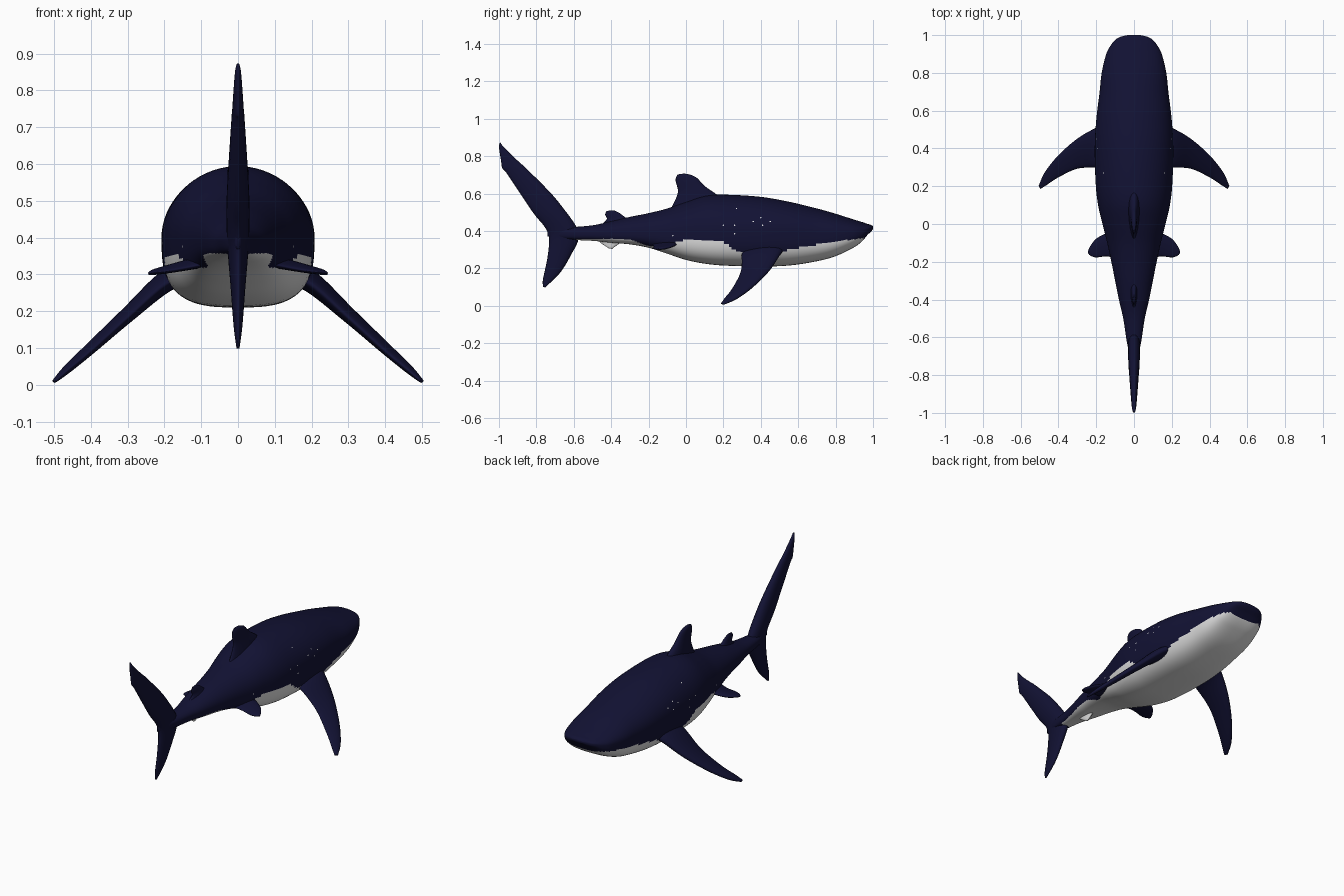
import bpy, bmesh, math
from mathutils import Vector
from mathutils.bvhtree import BVHTree


def material(name, rgb):
    m = bpy.data.materials.new(name)
    m.diffuse_color = (*rgb, 1)
    return m


NAVY = material("dark navy skin", (0.006, 0.006, 0.034))
WHITE = material("white belly", (0.75, 0.75, 0.75))


def spline(keys, t):
    """Smooth interpolation of rows (t, a, b, ...) at t."""
    i = 0
    while i < len(keys) - 2 and t > keys[i + 1][0]:
        i += 1
    k0, k1 = keys[i], keys[i + 1]
    p, n = keys[max(i - 1, 0)], keys[min(i + 2, len(keys) - 1)]
    h = k1[0] - k0[0]
    u = min(max((t - k0[0]) / h, 0), 1)
    out = []
    for c in range(1, len(k0)):
        m0 = (k1[c] - p[c]) / (k1[0] - p[0]) * h
        m1 = (n[c] - k0[c]) / (n[0] - k0[0]) * h
        out.append((2*u**3 - 3*u*u + 1) * k0[c] + (u**3 - 2*u*u + u) * m0
                   + (3*u*u - 2*u**3) * k1[c] + (u**3 - u*u) * m1)
    return out


def loft(name, rings, mats):
    bm = bmesh.new()
    vs = [[bm.verts.new(p) for p in r] for r in rings]
    n = len(vs[0])
    for a, b in zip(vs, vs[1:]):
        for j in range(n):
            bm.faces.new((a[j], a[(j + 1) % n], b[(j + 1) % n], b[j]))
    bm.faces.new(vs[0])
    bm.faces.new(vs[-1])
    bmesh.ops.recalc_face_normals(bm, faces=bm.faces)
    for f in bm.faces:
        f.smooth = True
    me = bpy.data.meshes.new(name)
    bm.to_mesh(me)
    bm.free()
    for m in mats:
        me.materials.append(m)
    ob = bpy.data.objects.new(name, me)
    bpy.context.collection.objects.link(ob)
    return ob


# Body stations: y, half width, top z, bottom z, widest z
BODY = [(-0.74, 0.006, 0.43, 0.37, 0.40), (-0.65, 0.033, 0.42, 0.355, 0.39),
        (-0.5, 0.057, 0.43, 0.347, 0.39), (-0.4, 0.08, 0.452, 0.337, 0.39),
        (-0.3, 0.10, 0.475, 0.328, 0.39), (-0.2, 0.12, 0.495, 0.31, 0.39),
        (-0.1, 0.142, 0.52, 0.278, 0.39), (0, 0.167, 0.555, 0.245, 0.40),
        (0.1, 0.19, 0.587, 0.225, 0.40), (0.2, 0.202, 0.594, 0.215, 0.40),
        (0.4, 0.208, 0.582, 0.21, 0.40), (0.55, 0.20, 0.556, 0.215, 0.40),
        (0.7, 0.182, 0.52, 0.238, 0.39), (0.8, 0.171, 0.492, 0.265, 0.39),
        (0.9, 0.147, 0.46, 0.313, 0.395), (0.94, 0.127, 0.448, 0.343, 0.40),
        (0.97, 0.104, 0.438, 0.378, 0.41), (0.99, 0.075, 0.432, 0.397, 0.415),
        (1.0, 0.035, 0.424, 0.41, 0.418)]


def body_ring(y, n=80):
    w, top, bot, mid = spline(BODY, y)
    ring = []
    for j in range(n):
        a = 2 * math.pi * j / n
        c, s = math.cos(a), math.sin(a)
        e = 2 / 2.0 if s > 0 else 2 / 3.0
        h = top - mid if s > 0 else mid - bot
        ring.append((w * math.copysign(abs(c) ** e, c), y,
                     mid + h * math.copysign(abs(s) ** e, s)))
    return ring


ys = [-0.74 + 1.68 * i / 130 for i in range(131)]
ys += [0.94 + 0.06 * math.sin(i / 12 * math.pi / 2) for i in range(1, 13)]
body = loft("body", [body_ring(y) for y in ys], [NAVY, WHITE])

# White belly below a wavy colour line
LINE = [(-0.58, 0.357), (-0.3, 0.352), (-0.2, 0.32), (-0.1, 0.322), (-0.04, 0.345),
        (0.1, 0.352), (0.2, 0.34), (0.28, 0.29), (0.5, 0.29), (0.6, 0.31),
        (0.8, 0.343), (0.95, 0.362)]
for f in body.data.polygons:
    c = f.center
    if -0.58 < c.y < 0.948 and c.z < spline(LINE, c.y)[0]:
        f.material_index = 1


def fin(name, secs, normal, mat=NAVY, steps=6, n=20, side=1):
    """Loft wing sections: leading xyz, trailing xyz, half thickness."""
    keys = [(i, *s) for i, s in enumerate(secs)]
    normal = Vector(normal).normalized()
    rings = []
    for i in range((len(secs) - 1) * steps + 1):
        v = spline(keys, i / steps)
        le, te = Vector(v[:3]), Vector(v[3:6])
        ring = []
        for j in range(n):
            a = 2 * math.pi * j / n
            p = le.lerp(te, (1 - math.cos(a)) / 2)
            p += normal * v[6] * math.sin(a) * (1 + 0.25 * math.cos(a))
            ring.append((p.x * side, p.y, p.z))
        rings.append(ring)
    return loft(name, rings, [mat])


def upright(name, rows, mat=NAVY):
    """Fin on the centre plane: leading y z, trailing y z, half thickness."""
    fin(name, [(0, a, b, 0, c, d, t) for a, b, c, d, t in rows], (1, 0, 0), mat)


# Tail fin with long upper lobe
upright("tail_fin", [
    (-0.752, 0.098, -0.764, 0.10, 0.004), (-0.67, 0.18, -0.765, 0.14, 0.012),
    (-0.61, 0.28, -0.742, 0.25, 0.02), (-0.575, 0.355, -0.732, 0.36, 0.027),
    (-0.585, 0.42, -0.755, 0.42, 0.03), (-0.655, 0.52, -0.812, 0.49, 0.03),
    (-0.73, 0.61, -0.88, 0.59, 0.025), (-0.86, 0.74, -0.96, 0.71, 0.017),
    (-0.885, 0.762, -0.982, 0.735, 0.015), (-0.94, 0.813, -0.989, 0.775, 0.012),
    (-0.98, 0.855, -0.999, 0.84, 0.008), (-0.993, 0.873, -0.998, 0.868, 0.004)])

# Back and anal fins
upright("main_back_fin", [
    (0.22, 0.54, -0.10, 0.49, 0.035), (0.165, 0.594, -0.065, 0.55, 0.028),
    (0.10, 0.64, -0.043, 0.61, 0.02), (0.06, 0.682, -0.055, 0.665, 0.014),
    (0.025, 0.70, -0.052, 0.69, 0.01), (-0.01, 0.707, -0.043, 0.702, 0.004)])
upright("second_back_fin", [
    (-0.29, 0.45, -0.47, 0.42, 0.022), (-0.325, 0.473, -0.425, 0.46, 0.014),
    (-0.355, 0.495, -0.432, 0.487, 0.009), (-0.385, 0.51, -0.425, 0.507, 0.004)])
upright("anal_fin", [
    (-0.33, 0.355, -0.48, 0.36, 0.016), (-0.36, 0.33, -0.455, 0.335, 0.01),
    (-0.385, 0.312, -0.43, 0.318, 0.007), (-0.395, 0.304, -0.412, 0.306, 0.003)],
    WHITE)

# Paired side fins
for side, label in ((1, "right"), (-1, "left")):
    fin("pectoral_fin_" + label, [
        (0.13, 0.54, 0.31, 0.13, 0.30, 0.30, 0.035),
        (0.20, 0.51, 0.282, 0.20, 0.298, 0.272, 0.028),
        (0.30, 0.452, 0.195, 0.30, 0.293, 0.183, 0.02),
        (0.40, 0.363, 0.105, 0.40, 0.247, 0.092, 0.015),
        (0.47, 0.275, 0.04, 0.46, 0.208, 0.042, 0.011),
        (0.503, 0.205, 0.008, 0.494, 0.186, 0.012, 0.005)],
        (0.65, 0, 0.76), side=side)
    fin("pelvic_fin_" + label, [
        (0.06, -0.04, 0.345, 0.06, -0.19, 0.335, 0.016),
        (0.14, -0.048, 0.33, 0.14, -0.172, 0.318, 0.013),
        (0.20, -0.078, 0.315, 0.20, -0.177, 0.308, 0.01),
        (0.232, -0.118, 0.307, 0.23, -0.168, 0.304, 0.007),
        (0.244, -0.145, 0.302, 0.243, -0.156, 0.302, 0.003)],
        (0.2, 0, 1), side=side)

# Sparse pale specks on the flanks
bm = bmesh.new()
bm.from_mesh(body.data)
tree = BVHTree.FromBMesh(bm)
bm.free()
specks = bmesh.new()
SPOTS = [(0.27, 0.52), (0.2, 0.43), (0.26, 0.43), (0.26, 0.385), (0.4, 0.47),
         (0.41, 0.43), (0.36, 0.45), (0.45, 0.45), (-0.07, 0.375)]
for side in (1, -1):
    for y, z in SPOTS:
        loc, nor, _, _ = tree.ray_cast(Vector((side, y, z)), Vector((-side, 0, 0)))
        if loc is None:
            continue
        mat = nor.to_track_quat('Z', 'Y').to_matrix().to_4x4()
        mat.translation = loc + nor * 0.001
        bmesh.ops.create_circle(specks, cap_ends=True, segments=8, radius=0.004, matrix=mat)
me = bpy.data.meshes.new("flank_specks")
specks.to_mesh(me)
specks.free()
me.materials.append(WHITE)
bpy.context.collection.objects.link(bpy.data.objects.new("flank_specks", me))
